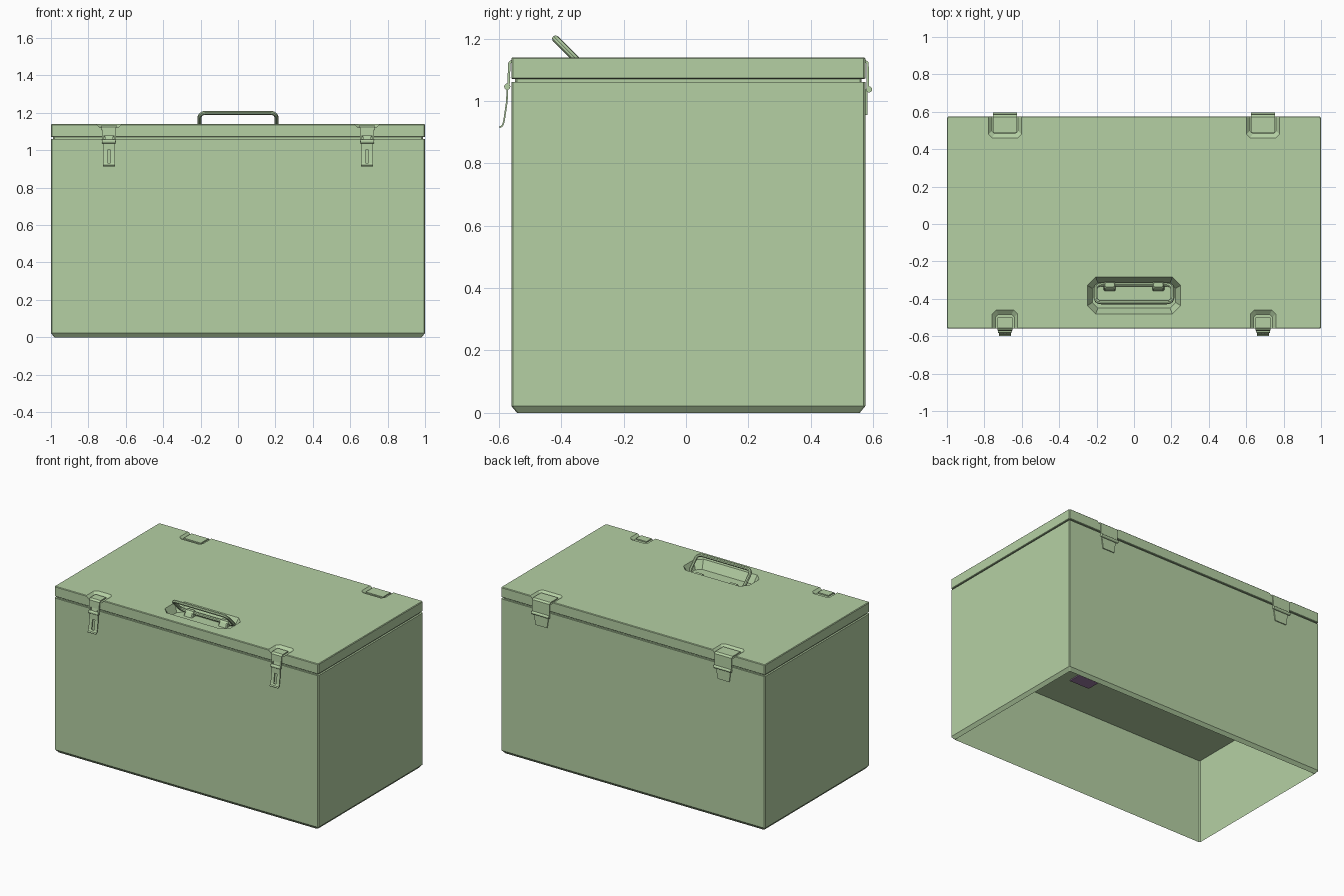
import bpy, bmesh, math
from mathutils import Vector, Matrix

if "Cube" in bpy.data.objects:
    bpy.data.objects.remove(bpy.data.objects["Cube"])


def material(name, rgb):
    m = bpy.data.materials.new(name)
    m.diffuse_color = (*rgb, 1)
    m.use_nodes = True
    m.node_tree.nodes["Principled BSDF"].inputs["Base Color"].default_value = m.diffuse_color
    return m


GREEN = material("pale green paint", (0.46, 0.63, 0.37))
PURPLE = material("purple lining", (0.33, 0.2, 0.37))


def finish(name, bm, mat=GREEN):
    bmesh.ops.recalc_face_normals(bm, faces=bm.faces[:])
    me = bpy.data.meshes.new(name)
    bm.to_mesh(me)
    bm.free()
    ob = bpy.data.objects.new(name, me)
    bpy.context.collection.objects.link(ob)
    me.materials.append(mat)
    return ob


def loft(name, rings, mat=GREEN):
    """Stack of corner-cut rectangles (x0, x1, y0, y1, z, cut), capped at both ends."""
    bm = bmesh.new()
    loops = []
    for x0, x1, y0, y1, z, c in rings:
        pts = [(x0 + c, y0), (x1 - c, y0), (x1, y0 + c), (x1, y1 - c),
               (x1 - c, y1), (x0 + c, y1), (x0, y1 - c), (x0, y0 + c)]
        loops.append([bm.verts.new((x, y, z)) for x, y in pts])
    for a, b in zip(loops, loops[1:]):
        for i in range(8):
            j = (i + 1) % 8
            bm.faces.new((a[i], a[j], b[j], b[i]))
    bm.faces.new(loops[0])
    bm.faces.new(loops[-1])
    return finish(name, bm, mat)


def sheet(name, cx, path, thick, hole=None, hole_w=0.02):
    """Bent metal strip along (y, z, half width); segments in 'hole' are open in the middle."""
    bm = bmesh.new()
    rows = [[bm.verts.new((cx + x, y, z)) for x in (-w, -hole_w, hole_w, w)] for y, z, w in path]
    for k, (a, b) in enumerate(zip(rows, rows[1:])):
        for i in range(3):
            if not (hole and k in hole and i == 1):
                bm.faces.new((a[i], a[i + 1], b[i + 1], b[i]))
    ob = finish(name, bm)
    mod = ob.modifiers.new("thickness", "SOLIDIFY")
    mod.thickness = thick
    mod.offset = 0
    return ob


def roll(name, cx, y, z, r, half):
    """Pivot barrel lying along x."""
    bm = bmesh.new()
    bmesh.ops.create_cone(bm, cap_ends=True, segments=12, radius1=r, radius2=r, depth=2 * half,
                          matrix=Matrix.Translation((cx, y, z)) @ Matrix.Rotation(math.pi / 2, 4, "Y"))
    return finish(name, bm)


Y0, Y1 = -0.56, 0.575


def ring(inset, z, cut=0.006):
    return (-1 + inset, 1 - inset, Y0 + inset, Y1 - inset, z, cut)


# Body: open underneath, chamfered foot, inner floor half way up, recessed seam below the lid
loft("box_body", [ring(0.018, 0.577), ring(0.018, 0), ring(0, 0.022), ring(0, 1.06),
                  ring(0.012, 1.06), ring(0.012, 1.075)])
loft("inner_purple_patch", [(0.12, 0.27, -0.29, -0.2, 0.57, 0.001), (0.12, 0.27, -0.29, -0.2, 0.577, 0.001)], PURPLE)

# Lid with recesses for handle, latches and hinges
lid = loft("lid", [ring(0.004, 1.07), ring(0, 1.073), ring(0, 1.136), ring(0.004, 1.14)])
cutters = [loft("handle_recess", [(-0.223, 0.223, -0.45, -0.315, 1.085, 0.03),
                                  (-0.25, 0.25, -0.482, -0.283, 1.1425, 0.045)])]
for s in (-1, 1):
    x = 0.69 * s
    cutters.append(loft("latch_recess", [(x - 0.05, x + 0.05, -0.7, -0.483, 1.122, 0.015),
                                         (x - 0.07, x + 0.07, -0.7, -0.458, 1.142, 0.02)]))
    cutters.append(loft("hinge_recess", [(x - 0.07, x + 0.07, 0.483, 0.7, 1.122, 0.015),
                                         (x - 0.09, x + 0.09, 0.458, 0.7, 1.142, 0.02)]))
for c in cutters:
    mod = lid.modifiers.new("cut", "BOOLEAN")
    mod.operation, mod.solver, mod.object = "DIFFERENCE", "EXACT", c
bpy.context.view_layer.objects.active = lid
lid.select_set(True)
for mod in list(lid.modifiers):
    bpy.ops.object.modifier_apply(modifier=mod.name)
for c in cutters:
    bpy.data.objects.remove(c)

for s, side in ((-1, "left"), (1, "right")):
    x = 0.69 * s
    # Front latch: strap over the lid edge, pivot, and pull tab with a slot
    sheet("latch_strap_" + side, x,
          [(-0.50, 1.13, 0.04), (-0.556, 1.13, 0.04), (-0.566, 1.122, 0.039), (-0.568, 1.078, 0.037),
           (-0.569, 1.056, 0.037), (-0.571, 1.042, 0.037)], 0.008, hole=(3,), hole_w=0.026)
    roll("latch_pivot_" + side, x, -0.573, 1.046, 0.01, 0.036)
    sheet("latch_hook_" + side, x, [(-0.565, 1.075, 0.022), (-0.571, 1.046, 0.022)], 0.004)
    sheet("latch_tab_" + side, x,
          [(-0.573, 1.046, 0.033), (-0.574, 1.0, 0.033), (-0.579, 0.965, 0.033), (-0.584, 0.932, 0.033),
           (-0.589, 0.92, 0.033), (-0.598, 0.915, 0.032)], 0.005, hole=(1, 2), hole_w=0.009)
    # Back hinge: upper leaf over the lid edge, barrel, tapering lower leaf
    sheet("hinge_upper_leaf_" + side, x,
          [(0.49, 1.13, 0.065), (0.572, 1.13, 0.065), (0.582, 1.122, 0.065), (0.583, 1.037, 0.065)], 0.008)
    roll("hinge_barrel_" + side, x, 0.587, 1.037, 0.01, 0.065)
    sheet("hinge_lower_leaf_" + side, x, [(0.579, 1.037, 0.056), (0.579, 0.955, 0.044)], 0.006)
    # Clamp holding the handle bar in its recess
    hx = 0.13 * s
    loft("handle_clamp_" + side, [(hx - 0.032, hx + 0.032, -0.36, -0.308, 1.083, 0.006),
                                  (hx - 0.03, hx + 0.03, -0.345, -0.31, 1.112, 0.006),
                                  (hx - 0.026, hx + 0.026, -0.336, -0.314, 1.12, 0.006)])

# Carrying handle: closed rounded loop tilted forward
W, L, R = 0.205, 0.135, 0.03
pts = []
for cx, ct, a0 in ((W - R, L - R, 0), (R - W, L - R, 90), (R - W, R, 180), (W - R, R, 270)):
    for k in range(4):
        a = math.radians(a0 + 30 * k)
        t = (ct + R * math.sin(a)) * math.sqrt(0.5)
        pts.append((cx + R * math.cos(a), -0.323 - t, 1.104 + t))
curve = bpy.data.curves.new("handle", "CURVE")
curve.dimensions = "3D"
curve.bevel_depth = 0.011
curve.bevel_resolution = 2
spline = curve.splines.new("POLY")
spline.points.add(len(pts) - 1)
for p, co in zip(spline.points, pts):
    p.co = (*co, 1)
spline.use_cyclic_u = True
curve.materials.append(GREEN)
handle = bpy.data.objects.new("handle", curve)
bpy.context.collection.objects.link(handle)
bpy.ops.object.select_all(action="DESELECT")
handle.select_set(True)
bpy.context.view_layer.objects.active = handle
bpy.ops.object.convert(target="MESH")
bpy.ops.object.shade_smooth_by_angle()
